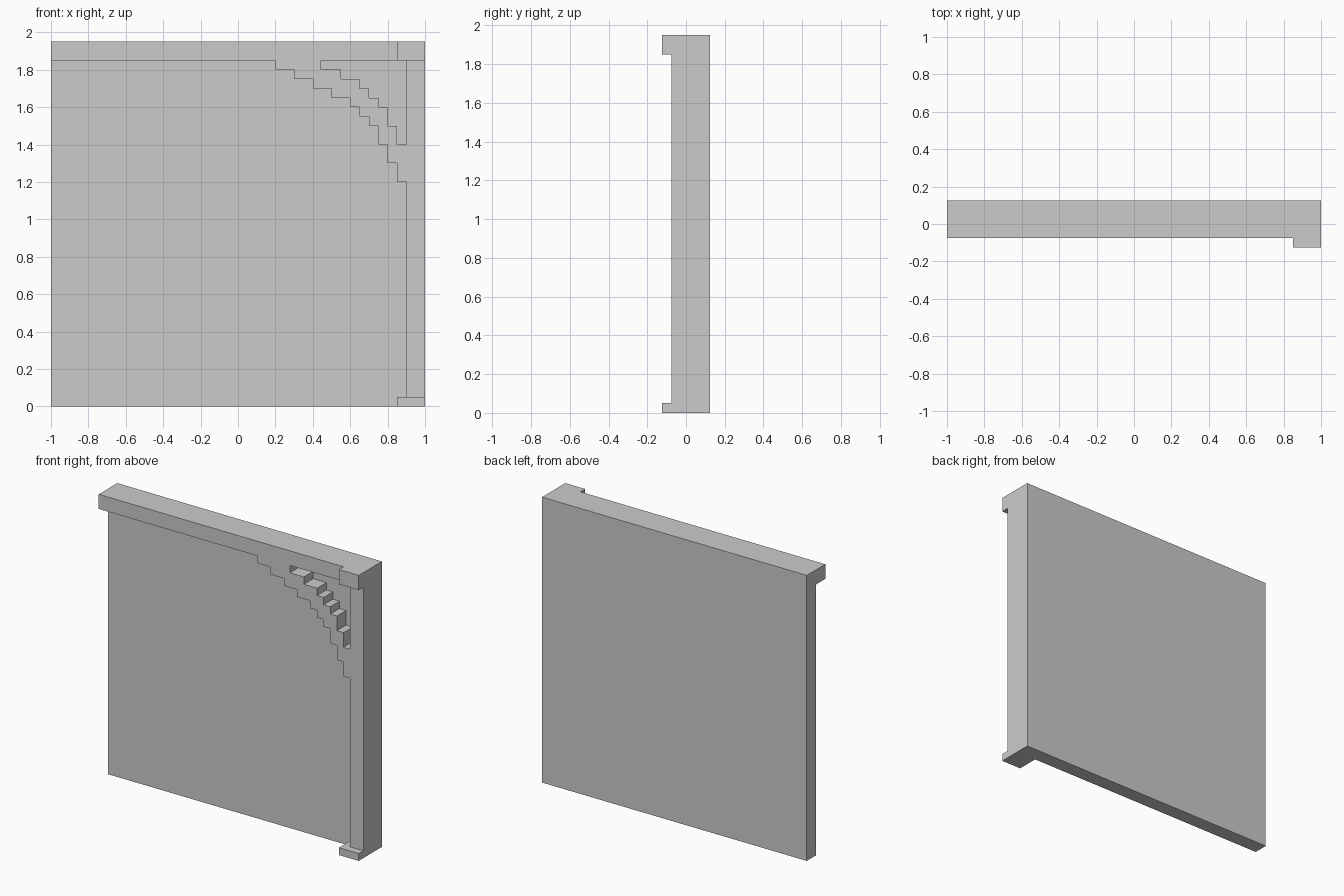
import bpy, bmesh

if "Cube" in bpy.data.objects:
    bpy.data.objects.remove(bpy.data.objects["Cube"])

BACK, WALL, FRAME, TRIM = 0.125, 0.025, -0.075, -0.125   # depth planes along y


def extrude(name, profile, y_front, y_back):
    """Extrude an (x, z) outline between two depth planes."""
    bm = bmesh.new()
    face = bm.faces.new([bm.verts.new((x, y_front, z)) for x, z in profile])
    res = bmesh.ops.extrude_face_region(bm, geom=[face])
    verts = [v for v in res["geom"] if isinstance(v, bmesh.types.BMVert)]
    bmesh.ops.translate(bm, verts=verts, vec=(0, y_back - y_front, 0))
    bmesh.ops.recalc_face_normals(bm, faces=bm.faces)
    mesh = bpy.data.meshes.new(name)
    bm.to_mesh(mesh)
    bm.free()
    obj = bpy.data.objects.new(name, mesh)
    bpy.context.collection.objects.link(obj)
    return obj


def block(name, x0, x1, z0, z1, y_front):
    return extrude(name, [(x0, z0), (x1, z0), (x1, z1), (x0, z1)], y_front, BACK)


def stairs(x, z, treads):
    """Descending steps: drop to each height, then run to each x."""
    pts = [(x, z)]
    for run_x, drop_z in treads:
        pts += [(pts[-1][0], drop_z), (run_x, drop_z)]
    return pts


# Wall panel, notched around the base block
extrude("wall_panel", [(-1, 0), (0.85, 0), (0.85, 0.05), (0.9, 0.05),
                       (0.9, 1.85), (-1, 1.85)], WALL, BACK)

# Top beam, post and the projecting end blocks
block("top_beam", -1, 0.85, 1.85, 1.95, FRAME)
block("post", 0.9, 1, 0.05, 1.85, FRAME)
block("post_capital", 0.85, 1, 1.85, 1.95, TRIM)
block("post_base", 0.85, 1, 0, 0.05, TRIM)

# Stepped corner bracket between its outer and inner stair lines
outer = stairs(0.2, 1.85, [(0.3, 1.8), (0.4, 1.75), (0.5, 1.7), (0.6, 1.65),
                           (0.65, 1.6), (0.7, 1.55), (0.75, 1.5), (0.8, 1.4),
                           (0.85, 1.3), (0.9, 1.2)])
inner = stairs(0.445, 1.85, [(0.55, 1.8), (0.65, 1.75), (0.7, 1.7), (0.75, 1.65),
                             (0.8, 1.6), (0.85, 1.5), (0.9, 1.4)])
extrude("corner_bracket", outer + inner[::-1], FRAME, WALL)
